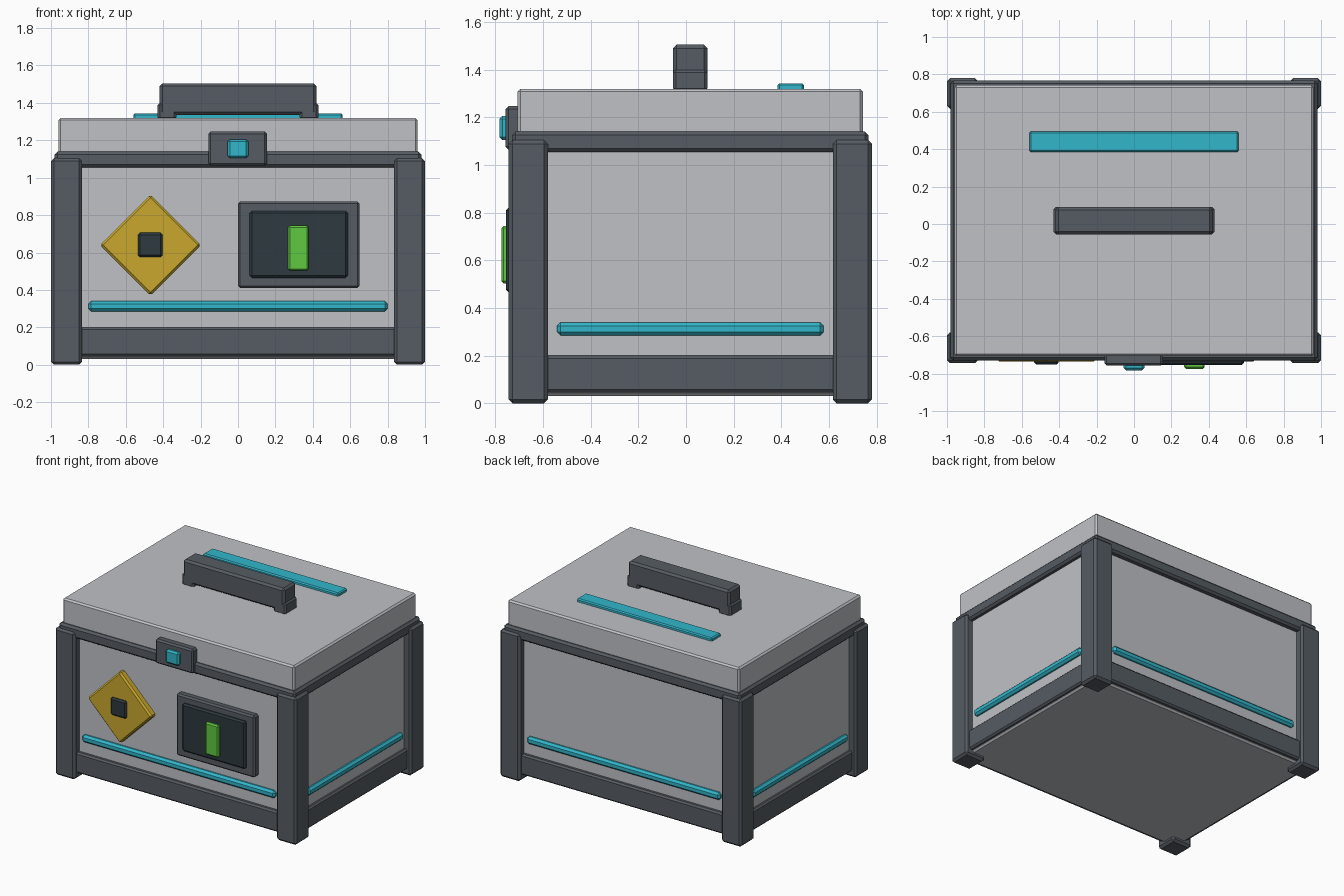
import bpy
import bmesh
import math
from mathutils import Matrix, Vector

default = bpy.data.objects.get("Cube")
if default:
    bpy.data.objects.remove(default, do_unlink=True)


def material(name, rgb):
    m = bpy.data.materials.new(name)
    m.use_nodes = True
    m.diffuse_color = (*rgb, 1)
    m.node_tree.nodes["Principled BSDF"].inputs["Base Color"].default_value = (*rgb, 1)
    return m


GREY = material("light grey", (0.52, 0.535, 0.565))
DARK = material("dark steel", (0.093, 0.107, 0.125))
TEAL = material("teal", (0.032, 0.47, 0.59))
YELLOW = material("yellow", (0.58, 0.39, 0.027))
GREEN = material("green", (0.115, 0.58, 0.053))
BLACK = material("screen black", (0.026, 0.041, 0.05))

MID = 0.018  # middle of the case along y


def box(name, mat, x, y, z, bevel=0.012, turn=0):
    """Bevelled box spanning the (low, high) pairs, optionally turned about y."""
    low, high = Vector((x[0], y[0], z[0])), Vector((x[1], y[1], z[1]))
    bm = bmesh.new()
    bmesh.ops.create_cube(bm, size=1, matrix=Matrix.Diagonal((*(high - low), 1)))
    bmesh.ops.bevel(bm, geom=bm.edges[:], offset=bevel, segments=1,
                    affect='EDGES', clamp_overlap=True)
    bm.transform(Matrix.Translation((low + high) / 2) @ Matrix.Rotation(turn, 4, 'Y'))
    mesh = bpy.data.meshes.new(name)
    bm.to_mesh(mesh)
    bm.free()
    mesh.materials.append(mat)
    obj = bpy.data.objects.new(name, mesh)
    bpy.context.collection.objects.link(obj)
    return obj


def slab(name, mat, half_x, half_y, z, bevel=0.012):
    """Box centred on the case."""
    return box(name, mat, (-half_x, half_x), (MID - half_y, MID + half_y), z, bevel)


# Case, base rail, rim and lid
slab("body", GREY, 0.945, 0.705, (0.03, 1.12))
slab("base_rail", DARK, 0.97, 0.735, (0.045, 0.2))
slab("lid_rim", DARK, 0.98, 0.748, (1.055, 1.14), 0.015)
slab("lid", GREY, 0.96, 0.725, (1.1, 1.32))

# Corner posts
for sx, side in ((-1, "right"), (1, "left")):
    for sy, end in ((-1, "front"), (1, "back")):
        cx, cy = sx * 0.917, MID + sy * 0.68
        box(f"{end}_{side}_post", DARK, (cx - 0.083, cx + 0.083),
            (cy - 0.082, cy + 0.082), (0, 1.105), 0.016)

# Light strips around the lower case
for s, end, side in ((-1, "front", "right"), (1, "back", "left")):
    y, x = MID + s * 0.705, s * 0.945
    box(f"{end}_light_strip", TEAL, (-0.8, 0.8), (y - 0.026, y + 0.026),
        (0.285, 0.34), 0.015)
    box(f"{side}_light_strip", TEAL, (x - 0.026, x + 0.026),
        (MID - 0.56, MID + 0.56), (0.285, 0.34), 0.015)

# Lid light strip and handle
box("lid_light_strip", TEAL, (-0.56, 0.56), (0.385, 0.495), (1.31, 1.343), 0.008)
box("handle_bar", DARK, (-0.42, 0.42), (-0.055, 0.09), (1.335, 1.505), 0.015)
for sx, side in ((-1, "right"), (1, "left")):
    cx = sx * 0.38
    box(f"{side}_handle_foot", DARK, (cx - 0.05, cx + 0.05),
        (-0.055, 0.09), (1.31, 1.4), 0.012)

# Front latch
box("latch_plate", DARK, (-0.158, 0.155), (-0.757, -0.68), (1.065, 1.247))
box("latch_button", TEAL, (-0.055, 0.055), (-0.783, -0.74), (1.105, 1.205))

# Warning diamond
half = 0.27 / math.sqrt(2)
box("warning_diamond", YELLOW, (-0.468 - half, -0.468 + half), (-0.735, -0.67),
    (0.64 - half, 0.64 + half), 0.012, math.pi / 4)
box("diamond_core", BLACK, (-0.535, -0.403), (-0.752, -0.72), (0.575, 0.707))

# Display panel
box("display_frame", DARK, (0, 0.65), (-0.735, -0.67), (0.41, 0.873))
box("display_screen", BLACK, (0.062, 0.587), (-0.755, -0.71), (0.465, 0.822))
box("display_bar", GREEN, (0.268, 0.378), (-0.775, -0.74), (0.503, 0.745), 0.01)
